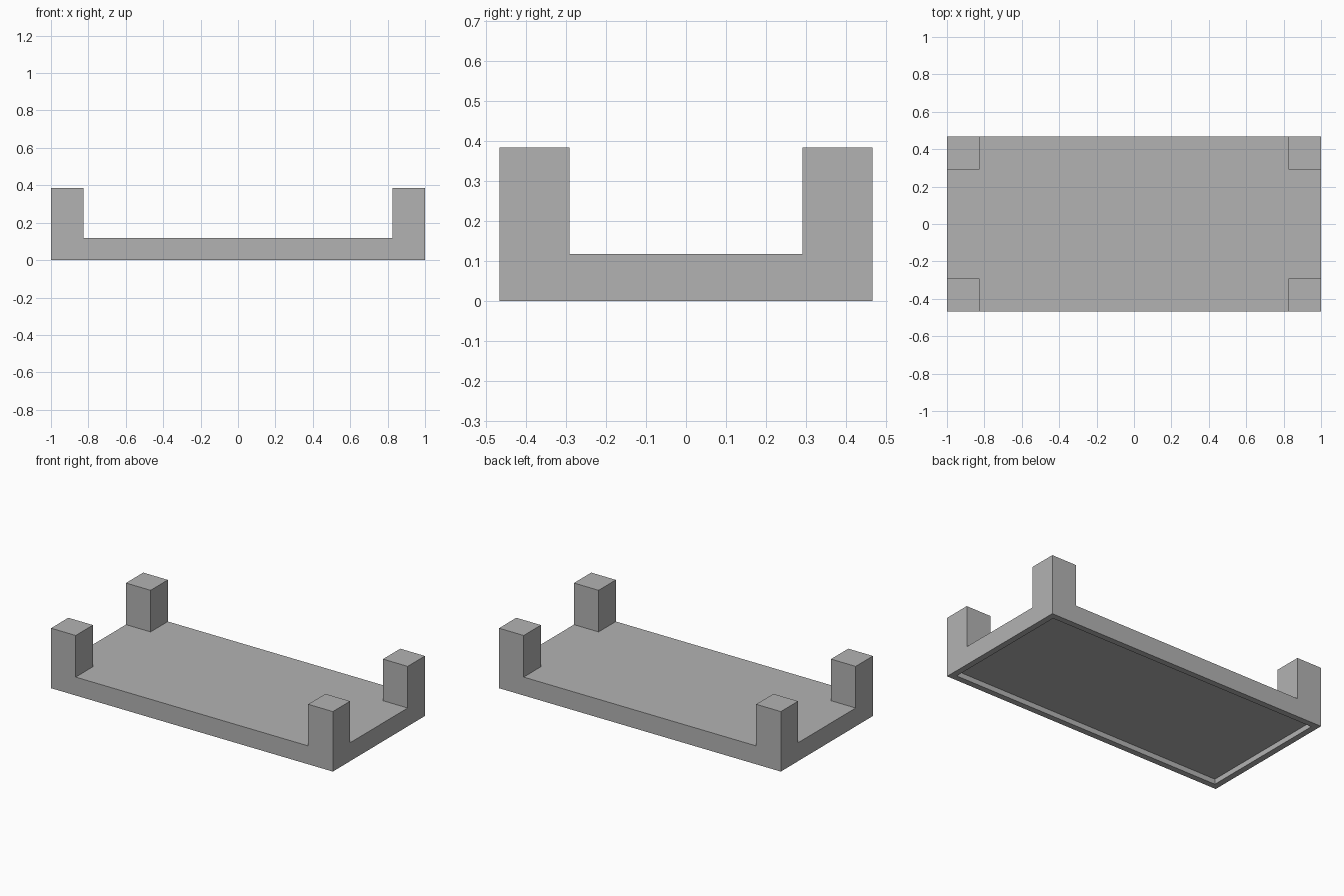
import bpy
import bmesh
from mathutils import Vector

if "Cube" in bpy.data.objects:
    bpy.data.objects.remove(bpy.data.objects["Cube"], do_unlink=True)

# Overall sizes
HALF_X, HALF_Y = 1.0, 0.467
BASE_HEIGHT, TOTAL_HEIGHT = 0.118, 0.385
POST = 0.175
RIM, RECESS = 0.055, 0.033


def make_material(name, color):
    mat = bpy.data.materials.new(name)
    mat.use_nodes = True
    mat.diffuse_color = color
    mat.node_tree.nodes["Principled BSDF"].inputs["Base Color"].default_value = color
    return mat


def extrude_up(bm, faces, height):
    """Extrude separate faces straight up."""
    new = bmesh.ops.extrude_discrete_faces(bm, faces=faces)["faces"]
    verts = {v for f in new for v in f.verts}
    bmesh.ops.translate(bm, verts=list(verts), vec=(0, 0, height))


def facing(bm, direction):
    bm.normal_update()
    return [f for f in bm.faces if f.normal.z * direction > 0.9]


bm = bmesh.new()

# Base slab
bmesh.ops.create_cube(bm, size=1)
bmesh.ops.scale(bm, verts=bm.verts, vec=(2 * HALF_X, 2 * HALF_Y, BASE_HEIGHT))
bmesh.ops.translate(bm, verts=bm.verts, vec=(0, 0, BASE_HEIGHT / 2))

# Cut the post footprints into the top face
for axis, half in ((Vector((1, 0, 0)), HALF_X), (Vector((0, 1, 0)), HALF_Y)):
    for side in (-1, 1):
        top = facing(bm, 1)
        geom = list({e for f in top for e in f.edges} | {v for f in top for v in f.verts})
        bmesh.ops.bisect_plane(bm, geom=top + geom, plane_no=axis,
                               plane_co=axis * side * (half - POST))

# Corner posts
corners = []
for f in facing(bm, 1):
    c = f.calc_center_median()
    if abs(c.x) > HALF_X - POST and abs(c.y) > HALF_Y - POST:
        corners.append(f)
extrude_up(bm, corners, TOTAL_HEIGHT - BASE_HEIGHT)

# Shallow recess with a rim underneath
bottom = facing(bm, -1)
bmesh.ops.inset_region(bm, faces=bottom, thickness=RIM)
extrude_up(bm, bottom, RECESS)

mesh = bpy.data.meshes.new("tray_with_corner_posts")
bm.to_mesh(mesh)
bm.free()
mesh.materials.append(make_material("plain_grey", (0.45, 0.45, 0.45, 1)))
tray = bpy.data.objects.new("tray_with_corner_posts", mesh)
bpy.context.collection.objects.link(tray)
